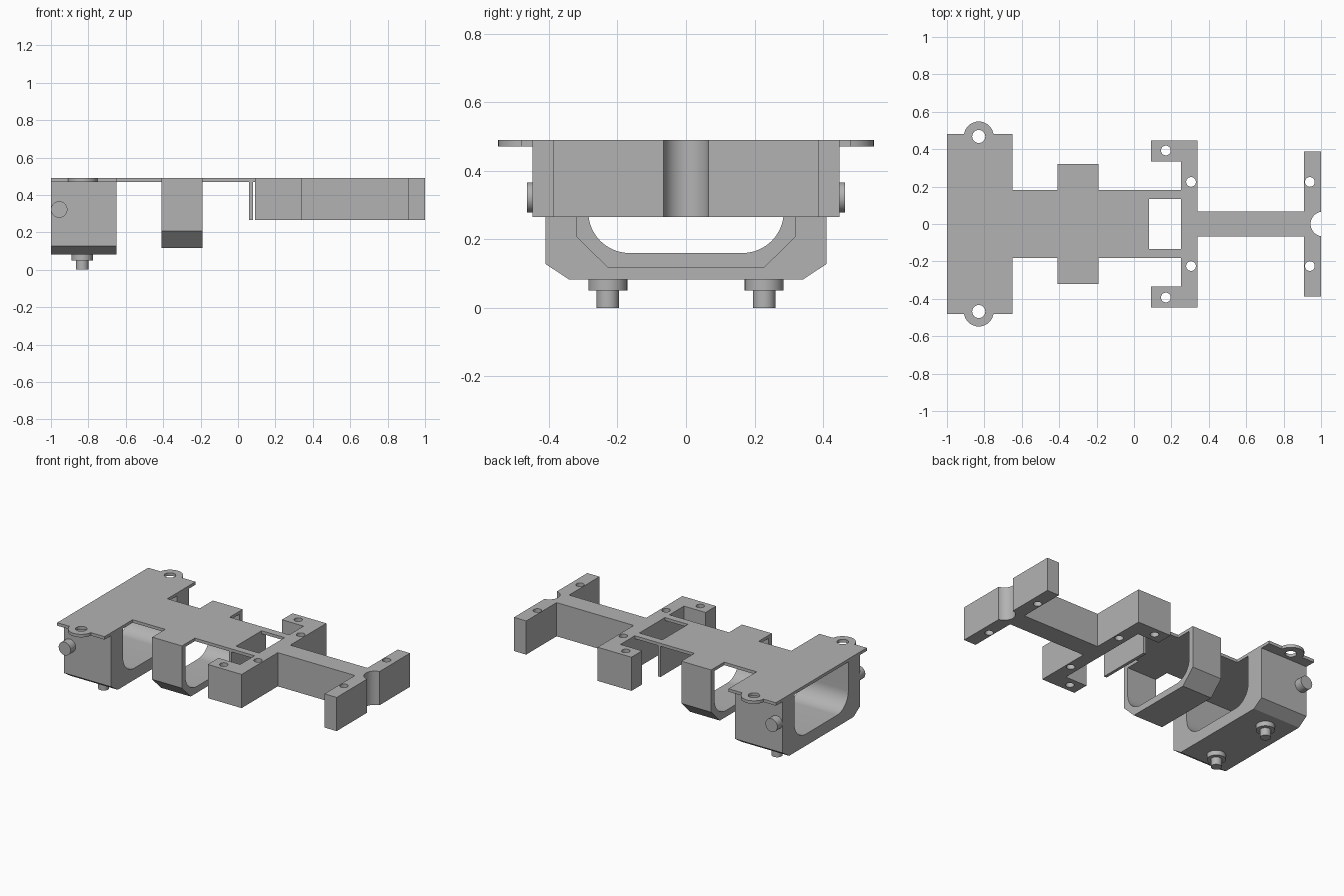
import bpy, bmesh, math
from mathutils import Matrix

if "Cube" in bpy.data.objects:
    bpy.data.objects.remove(bpy.data.objects["Cube"])

grey = bpy.data.materials.new("plain grey")
grey.use_nodes = True
tone = (0.45, 0.45, 0.45, 1)
grey.diffuse_color = tone
grey.node_tree.nodes["Principled BSDF"].inputs["Base Color"].default_value = tone


def arc(cx, cy, r, start, end, steps=16):
    angles = [math.radians(start + (end - start) * i / steps) for i in range(steps + 1)]
    return [(cx + r * math.cos(a), cy + r * math.sin(a)) for a in angles]


def circle(cx, cy, r):
    return arc(cx, cy, r, 0, 360, 32)[:-1]


def finish(obj):
    obj.data.materials.clear()
    obj.data.materials.append(grey)
    bpy.ops.object.select_all(action="DESELECT")
    obj.select_set(True)
    bpy.context.view_layer.objects.active = obj
    bpy.ops.object.shade_smooth_by_angle(angle=math.radians(30))


def prism(name, outlines, low, high, matrix=Matrix()):
    """Extrude the first outline between two heights; later outlines are holes."""
    curve = bpy.data.curves.new(name, "CURVE")
    curve.dimensions, curve.fill_mode = "2D", "BOTH"
    curve.extrude = (high - low) / 2
    for outline in outlines:
        spline = curve.splines.new("POLY")
        spline.points.add(len(outline) - 1)
        for point, (u, v) in zip(spline.points, outline):
            point.co = (u, v, 0, 1)
        spline.use_cyclic_u = True
    helper = bpy.data.objects.new(name + " outline", curve)
    bpy.context.collection.objects.link(helper)
    bpy.context.view_layer.update()
    evaluated = helper.evaluated_get(bpy.context.evaluated_depsgraph_get())
    mesh = bpy.data.meshes.new_from_object(evaluated)
    bpy.data.objects.remove(helper)
    bm = bmesh.new()
    bm.from_mesh(mesh)
    bmesh.ops.remove_doubles(bm, verts=bm.verts, dist=0.0001)
    bm.transform(matrix @ Matrix.Translation((0, 0, (low + high) / 2)))
    bmesh.ops.recalc_face_normals(bm, faces=bm.faces)
    bm.to_mesh(mesh)
    bm.free()
    obj = bpy.data.objects.new(name, mesh)
    bpy.context.collection.objects.link(obj)
    finish(obj)


def cylinder(name, location, radius, depth, rotation=(0, 0, 0)):
    bpy.ops.mesh.primitive_cylinder_add(vertices=32, radius=radius, depth=depth,
                                        location=location, rotation=rotation)
    bpy.context.object.name = name
    finish(bpy.context.object)


def mirror_v(half):
    return half + [(u, -v) for u, v in reversed(half)]


def mirror_u(half):
    return half + [(-u, v) for u, v in reversed(half)]


BOTTOM, UNDER, TOP = 0.265, 0.47, 0.49

# Thin deck with wide end, mounting ears and forked tail
deck = [(-1, 0.48), (-0.91, 0.48)] + arc(-0.83, 0.468, 0.08, 172, 8) + [
    (-0.75, 0.48), (-0.65, 0.48), (-0.65, 0.183), (-0.41, 0.183), (-0.41, 0.32),
    (-0.19, 0.32), (-0.19, 0.183), (0.25, 0.183), (0.25, 0.135), (0.08, 0.135)]
prism("deck", [mirror_v(deck)] + [circle(-0.83, s * 0.468, 0.035) for s in (1, -1)],
      UNDER, TOP)

# Deep frame: forked cross block, spine beam and end bar with round notch
frame = [(0.25, 0.335), (0.09, 0.335), (0.09, 0.447), (0.34, 0.447), (0.34, 0.066),
         (0.91, 0.066), (0.91, 0.387), (1, 0.387)] + arc(1.01, 0, 0.066, 99, 176, 12)
holes = [circle(x, s * y, 0.026) for s in (1, -1)
         for x, y in ((0.17, 0.393), (0.305, 0.225), (0.94, 0.225))]
prism("frame", [mirror_v(frame)] + holes, BOTTOM, TOP)

# Cross wall under the deck
prism("cross_wall", [mirror_v([(0.06, 0.183), (0.08, 0.183)])], BOTTOM, UNDER)

# Two U-shaped cradles hanging from the deck, profiles in the y-z plane
to_yz = Matrix(((0, 0, 1, 0), (1, 0, 0, 0), (0, 1, 0, 0), (0, 0, 0, 1)))
opening = arc(0.165, 0.28, 0.12, -90, 0) + [(0.285, UNDER)]
for name, x0, x1, outer in (
        ("large_cradle", -1, -0.65, [(0.41, UNDER), (0.41, 0.128), (0.34, 0.082)]),
        ("small_cradle", -0.41, -0.19, [(0.32, UNDER), (0.32, 0.208), (0.228, 0.117)])):
    half = opening + outer
    prism(name, [mirror_u(half)], x0, x1, to_yz)

# Side pins and bottom bolts
for side, s in (("left", 1), ("right", -1)):
    cylinder(side + "_side_pin", (-0.956, s * 0.432, 0.322), 0.044, 0.064,
             (math.pi / 2, 0, 0))
    cylinder(side + "_bolt_collar", (-0.833, s * 0.228, 0.068), 0.057, 0.036)
    cylinder(side + "_bolt_stub", (-0.833, s * 0.228, 0.03), 0.033, 0.06)
